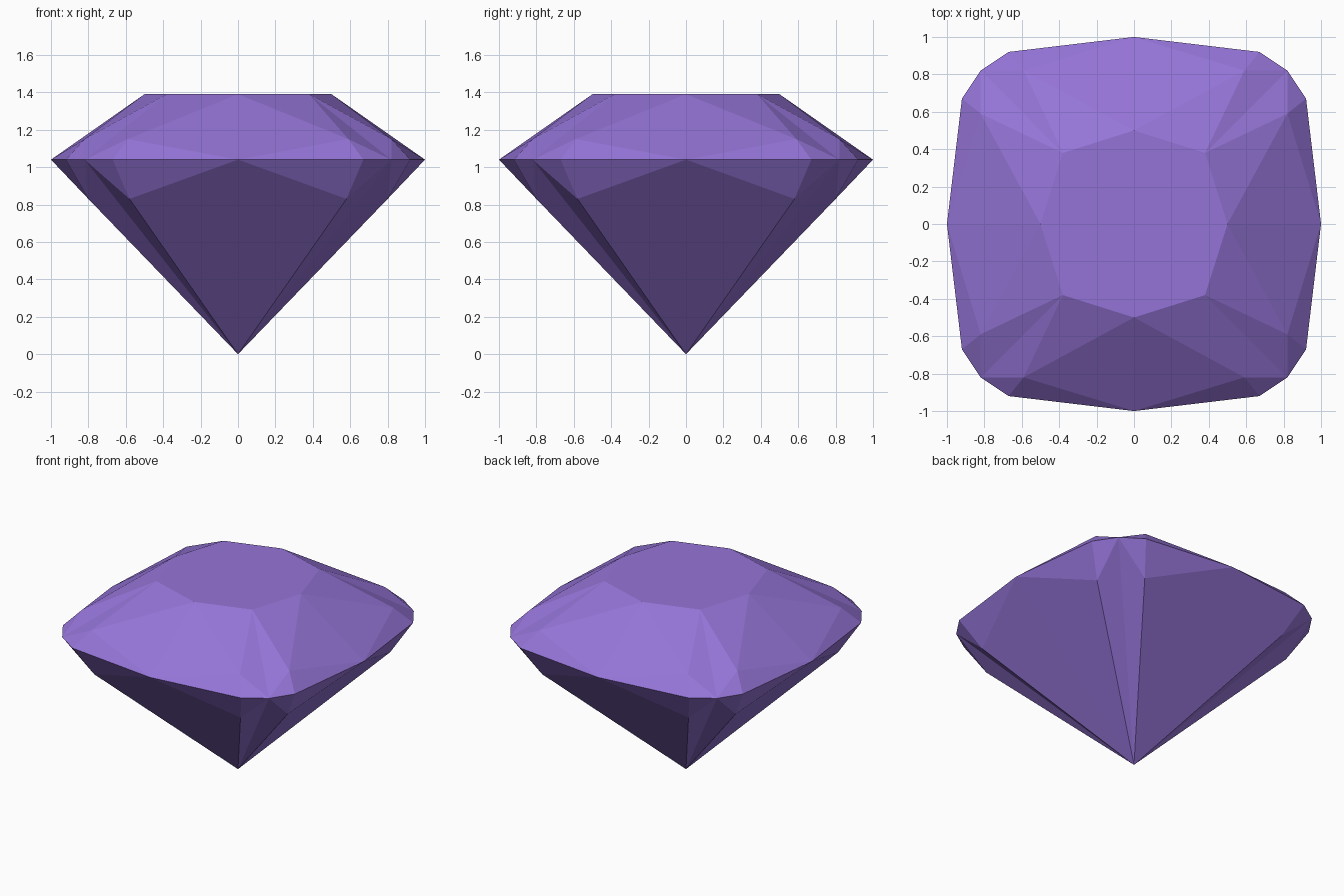
import bpy
import bmesh
from mathutils import Matrix, Vector
from math import pi

cube = bpy.data.objects.get("Cube")
if cube:
    bpy.data.objects.remove(cube, do_unlink=True)

# Heights of the cut
GIRDLE_Z, TABLE_Z = 1.04, 1.39

# One eighth of the gem, from the front point to the corner
tip = Vector((0, 0, 0))
table_mid = Vector((0, -0.5, TABLE_Z))
table_corner = Vector((0.38, -0.38, TABLE_Z))
girdle_mid = Vector((0, -1, GIRDLE_Z))
girdle_side = Vector((0.67, -0.92, GIRDLE_Z))
girdle_corner = Vector((0.82, -0.82, GIRDLE_Z))
crown_joint = Vector((0.59, -0.82, 1.15))
pavilion_joint = Vector((0.58, -0.80, 0.83))
center = Vector((0, 0, TABLE_Z))

facets = [
    # table
    (center, table_mid, table_corner),
    # crown
    (table_mid, girdle_mid, crown_joint),
    (table_mid, crown_joint, table_corner),
    (crown_joint, girdle_mid, girdle_side),
    (crown_joint, girdle_side, girdle_corner),
    (table_corner, crown_joint, girdle_corner),
    # pavilion
    (tip, pavilion_joint, girdle_mid),
    (girdle_mid, pavilion_joint, girdle_side),
    (girdle_side, pavilion_joint, girdle_corner),
    (tip, girdle_corner, pavilion_joint),
]

# Mirror and turn the eighth around the vertical axis
bm = bmesh.new()
for turn in range(4):
    rotation = Matrix.Rotation(turn * pi / 2, 3, "Z")
    for side in (1, -1):
        for facet in facets:
            points = [rotation @ Vector((p.x * side, p.y, p.z)) for p in facet]
            bm.faces.new([bm.verts.new(p) for p in points])
bmesh.ops.remove_doubles(bm, verts=bm.verts, dist=0.001)
bmesh.ops.dissolve_limit(bm, angle_limit=0.005, verts=bm.verts, edges=bm.edges)
bmesh.ops.recalc_face_normals(bm, faces=bm.faces)

mesh = bpy.data.meshes.new("cushion_cut_gem")
bm.to_mesh(mesh)
bm.free()
gem = bpy.data.objects.new("cushion_cut_gem", mesh)
bpy.context.collection.objects.link(gem)

# Purple stone
stone = bpy.data.materials.new("amethyst_purple")
stone.use_nodes = True
color = (0.30, 0.175, 0.68, 1)
stone.diffuse_color = color
stone.node_tree.nodes["Principled BSDF"].inputs["Base Color"].default_value = color
mesh.materials.append(stone)
